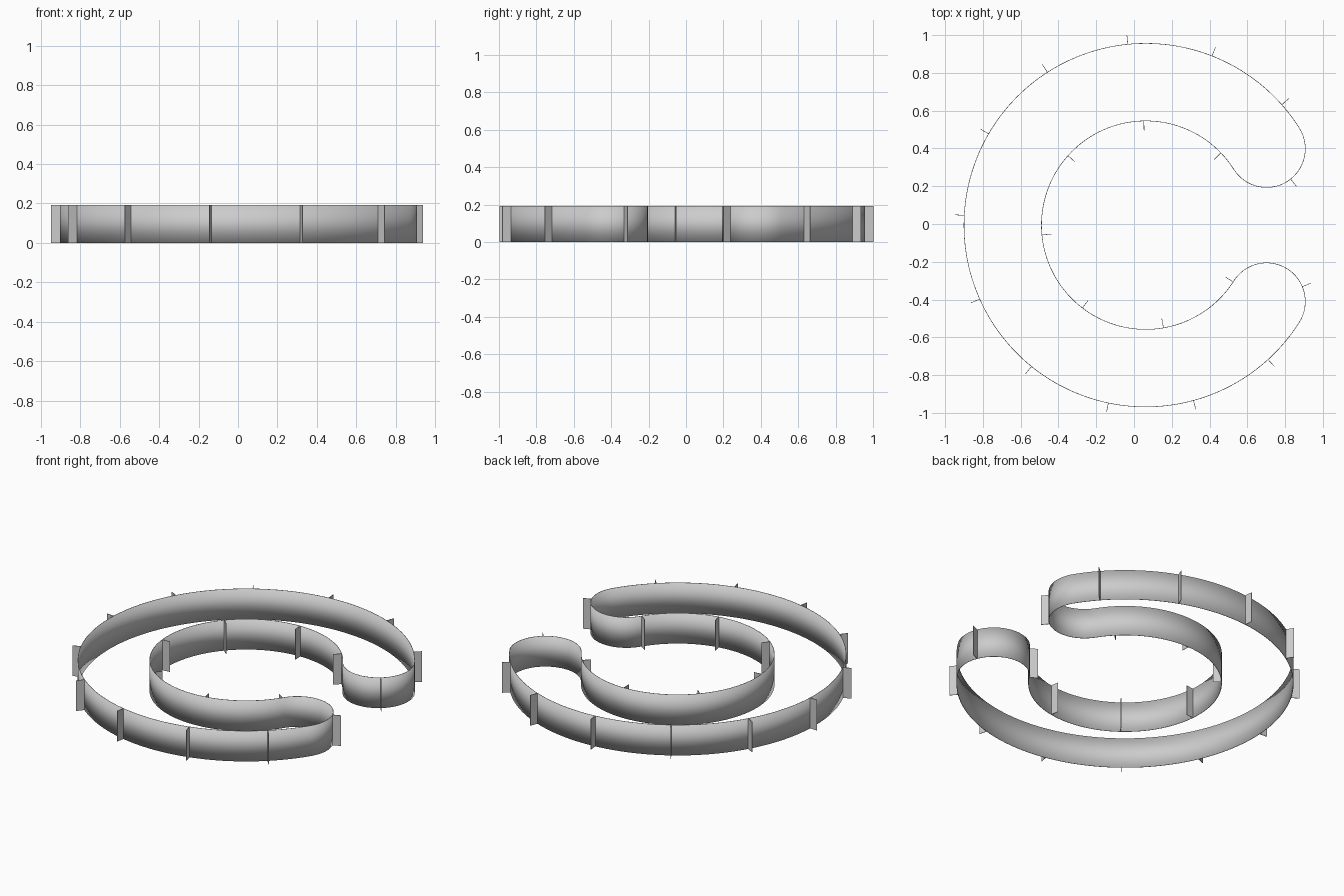
import bpy, bmesh
from math import radians, pi, cos, sin
from mathutils import Vector

cube = bpy.data.objects.get("Cube")
if cube:
    bpy.data.objects.remove(cube, do_unlink=True)

CENTER = Vector((0.062, -0.006, 0))
OUTER, INNER = 0.962, 0.552      # radii of the C-shaped band
HEIGHT = 0.192
FIN_LENGTH, FIN_COUNT = 0.05, 20
SHEET = 0.003                    # wall and fin thickness
OPENING = radians(32.3)          # half angle of the gap
CAP = (OUTER - INNER) / 2
MIDDLE = (OUTER + INNER) / 2
SWEEP = 2 * pi - 2 * OPENING

grey = bpy.data.materials.new("light_grey")
grey.use_nodes = True
grey.diffuse_color = (0.6, 0.6, 0.6, 1)
grey.node_tree.nodes["Principled BSDF"].inputs["Base Color"].default_value = grey.diffuse_color


def direction(angle):
    return Vector((cos(angle), sin(angle), 0))


# Closed outline as arcs: centre, radius, start angle, signed sweep
ARCS = [
    (CENTER, OUTER, OPENING, SWEEP),
    (CENTER + MIDDLE * direction(-OPENING), CAP, -OPENING, pi),
    (CENTER, INNER, -OPENING, -SWEEP),
    (CENTER + MIDDLE * direction(OPENING), CAP, OPENING + pi, pi),
]
LENGTH = sum(radius * abs(sweep) for _, radius, _, sweep in ARCS)


def outline(distance):
    """Point and outward normal at a distance along the outline."""
    distance %= LENGTH
    for center, radius, start, sweep in ARCS:
        span = radius * abs(sweep)
        if distance <= span:
            side = 1 if sweep > 0 else -1
            ray = direction(start + side * distance / radius)
            return center + radius * ray, ray * side
        distance -= span
    return outline(0)


def add_sheet(name, lines, closed=False):
    """Upright sheets: each line of floor points is raised to full height."""
    bm = bmesh.new()
    up = Vector((0, 0, HEIGHT))
    for line in lines:
        pairs = [(bm.verts.new(p), bm.verts.new(p + up)) for p in line]
        following = pairs[1:] + (pairs[:1] if closed else [])
        for (a, b), (c, d) in zip(pairs, following):
            bm.faces.new((a, c, d, b))
    mesh = bpy.data.meshes.new(name)
    bm.to_mesh(mesh)
    bm.free()
    mesh.materials.append(grey)
    obj = bpy.data.objects.new(name, mesh)
    bpy.context.collection.objects.link(obj)
    solid = obj.modifiers.new("thickness", 'SOLIDIFY')
    solid.thickness = SHEET
    solid.offset = 0
    return obj


# Thin continuous wall
STEPS = 400
wall = add_sheet("wall", [[outline(LENGTH * i / STEPS)[0] for i in range(STEPS)]], True)
bpy.context.view_layer.objects.active = wall
wall.select_set(True)
bpy.ops.object.shade_smooth_by_angle(angle=radians(30))

# Evenly spaced fins standing off the wall
first = OUTER * radians(9.2)
fin_lines = []
for i in range(FIN_COUNT):
    point, normal = outline(first + LENGTH * i / FIN_COUNT)
    fin_lines.append([point, point + normal * FIN_LENGTH])
add_sheet("fins", fin_lines)
